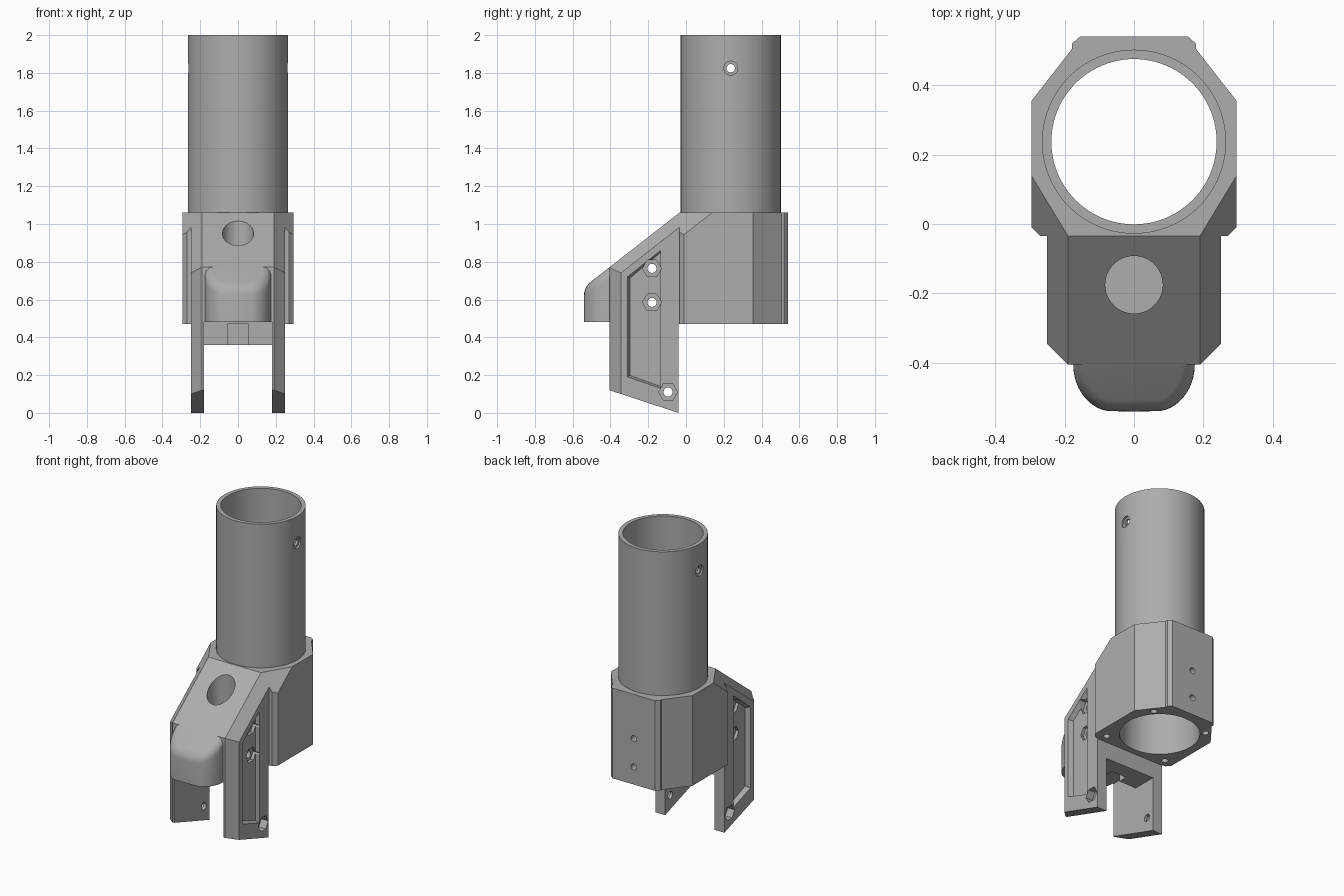
import bpy, bmesh, math
from mathutils import Matrix, Vector

cube = bpy.data.objects.get("Cube")
if cube:
    bpy.data.objects.remove(cube, do_unlink=True)

grey = bpy.data.materials.new("plain_grey")
grey.use_nodes = True
grey.diffuse_color = (0.42, 0.42, 0.42, 1)
grey.node_tree.nodes["Principled BSDF"].inputs["Base Color"].default_value = grey.diffuse_color


def finish(bm, name):
    bmesh.ops.recalc_face_normals(bm, faces=bm.faces)
    mesh = bpy.data.meshes.new(name)
    bm.to_mesh(mesh)
    bm.free()
    mesh.materials.append(grey)
    ob = bpy.data.objects.new(name, mesh)
    bpy.context.collection.objects.link(ob)
    return ob


def prism(points, offset):
    """Extrude a flat polygon along a vector."""
    bm = bmesh.new()
    face = bm.faces.new([bm.verts.new(p) for p in points])
    new = bmesh.ops.extrude_face_region(bm, geom=[face])["geom"]
    top = [v for v in new if isinstance(v, bmesh.types.BMVert)]
    bmesh.ops.translate(bm, verts=top, vec=offset)
    return bm, top


def slice_off(bm, point, normal):
    """Remove everything on the normal side of a plane and cap the cut."""
    geom = bm.verts[:] + bm.edges[:] + bm.faces[:]
    bmesh.ops.bisect_plane(bm, geom=geom, dist=1e-5, plane_co=point,
                           plane_no=normal, clear_outer=True)
    return bmesh.ops.holes_fill(bm, edges=[e for e in bm.edges if e.is_boundary])["faces"]


def box(x, y, z):
    corners = [(x[i], y[j], z[0]) for i, j in ((0, 0), (1, 0), (1, 1), (0, 1))]
    return prism(corners, (0, 0, z[1] - z[0]))[0]


def cylinder(axis, start, end, radius, sides=32):
    """Cylinder along one axis, running between two points."""
    a, b = Vector(start), Vector(end)
    turn = {"x": Matrix.Rotation(math.pi / 2, 4, "Y"),
            "y": Matrix.Rotation(math.pi / 2, 4, "X"), "z": Matrix()}[axis]
    bm = bmesh.new()
    bmesh.ops.create_cone(bm, cap_ends=True, segments=sides, radius1=radius, radius2=radius,
                          depth=(b - a).length, matrix=Matrix.Translation((a + b) / 2) @ turn)
    return bm


def cut(ob, bm):
    """Subtract a shape from an object and discard the cutter."""
    cutter = finish(bm, "cutter")
    cutter.hide_render = True
    mod = ob.modifiers.new("cut", "BOOLEAN")
    mod.operation, mod.solver, mod.object = "DIFFERENCE", "EXACT", cutter
    bpy.context.view_layer.objects.active = ob
    bpy.ops.object.modifier_apply(modifier=mod.name)
    bpy.data.objects.remove(cutter, do_unlink=True)


def smooth(ob):
    bpy.ops.object.select_all(action="DESELECT")
    ob.select_set(True)
    bpy.context.view_layer.objects.active = ob
    bpy.ops.object.shade_smooth_by_angle(angle=math.radians(25))


BORE_Y, BORE_R, TUBE_R, COLLAR_TOP, COLLAR_BASE = 0.237, 0.238, 0.265, 1.06, 0.47
SLOPE, SLOPE_Z = 0.78, 1.087

# Collar and forked bracket, from one plan
half = [(0.155, 0.54), (0.178, 0.52), (0.178, 0.505), (0.295, 0.355), (0.295, -0.01),
        (0.27, -0.035), (0.25, -0.035), (0.25, -0.345), (0.19, -0.405)]
plan = half + [(-x, y) for x, y in reversed(half)]
bm, _ = prism([(x, y, 0) for x, y in plan], (0, 0, COLLAR_TOP))
slice_off(bm, (0, 0, SLOPE_Z), (0, -SLOPE, 1))
for s in (-1, 1):
    slice_off(bm, (0.19 * s, 0, SLOPE_Z), (1.286 * s, -SLOPE, 1))
slice_off(bm, (0, -0.04, 0), (0, -0.329, -1))
bracket = finish(bm, "collar_and_fork")

# Space below the collar, between the legs, and the crossbar groove
cut(bracket, box((-1, 1), (-0.04, 1), (-1, COLLAR_BASE)))
cut(bracket, box((-0.18, 0.18), (-1, -0.2), (-1, 0.48)))
cut(bracket, box((-0.18, 0.18), (-0.3, 0.1), (-1, 0.36)))
cut(bracket, box((-0.055, 0.055), (-0.3, -0.14), (0.3, COLLAR_BASE)))

# Main bore and the round well in the sloping top
cut(bracket, cylinder("z", (0, BORE_Y, 0), (0, BORE_Y, 1.5), BORE_R, 96))
cut(bracket, cylinder("z", (0, -0.175, 0.64), (0, -0.175, 1.5), 0.083, 48))

# Tapered pockets on the outside of both legs
pocket = [(-0.31, 0.19), (-0.135, 0.13), (-0.135, 0.86), (-0.31, 0.72)]
for s in (-1, 1):
    bm, inner = prism([(0.251 * s, y, z) for y, z in pocket], (-0.031 * s, 0, 0))
    for v in inner:
        v.co.y = -0.135 + (v.co.y + 0.135) * 0.93
        v.co.z = 0.48 + (v.co.z - 0.48) * 0.97
    cut(bracket, bm)

# Bolt holes with hexagonal nut recesses
for y, z in ((-0.18, 0.765), (-0.18, 0.585), (-0.095, 0.11)):
    for s in (-1, 1):
        cut(bracket, cylinder("x", (0.2 * s, y, z), (0.3 * s, y, z), 0.05, 6))
    cut(bracket, cylinder("x", (-0.4, y, z), (0.4, y, z), 0.024, 24))

# Screw holes in the back face and the collar's underside
for z in (0.77, 0.585):
    cut(bracket, cylinder("y", (0, 0.4, z), (0, 0.6, z), 0.02, 24))
for s in (-1, 1):
    for x, y in ((0.2, 0.42), (0.225, 0.015)):
        cut(bracket, cylinder("z", (x * s, y, 0.4), (x * s, y, 0.58), 0.02, 24))
smooth(bracket)

# Rounded nose at the front
arc = [math.pi * i / 24 for i in range(25)]
nose_plan = []
for t in arc:
    side = 0.06 * max(-1, min(1, math.cos(t) * 1e6))
    nose_plan.append((side + 0.115 * math.cos(t), -0.405 - 0.135 * math.sin(t), 0.48))
bm, _ = prism(nose_plan, (0, 0, 0.6))
top = slice_off(bm, (0, 0, SLOPE_Z), (0, -SLOPE, 1))
rim = [e for f in top for e in f.edges if min(v.co.y for v in e.verts) < -0.406]
bmesh.ops.bevel(bm, geom=rim, offset=0.04, segments=6, profile=0.5, affect="EDGES",
                clamp_overlap=True)
smooth(finish(bm, "nose"))

# Upright tube with a countersunk cross hole
tube = finish(cylinder("z", (0, BORE_Y, COLLAR_TOP), (0, BORE_Y, 2), TUBE_R, 96), "tube")
cut(tube, cylinder("z", (0, BORE_Y, 1), (0, BORE_Y, 2.1), BORE_R, 96))
hole_z = 1.825
cut(tube, cylinder("x", (-0.4, BORE_Y, hole_z), (0.4, BORE_Y, hole_z), 0.022, 24))
for s in (-1, 1):
    cut(tube, cylinder("x", (0.252 * s, BORE_Y, hole_z), (0.4 * s, BORE_Y, hole_z), 0.037, 24))
smooth(tube)
